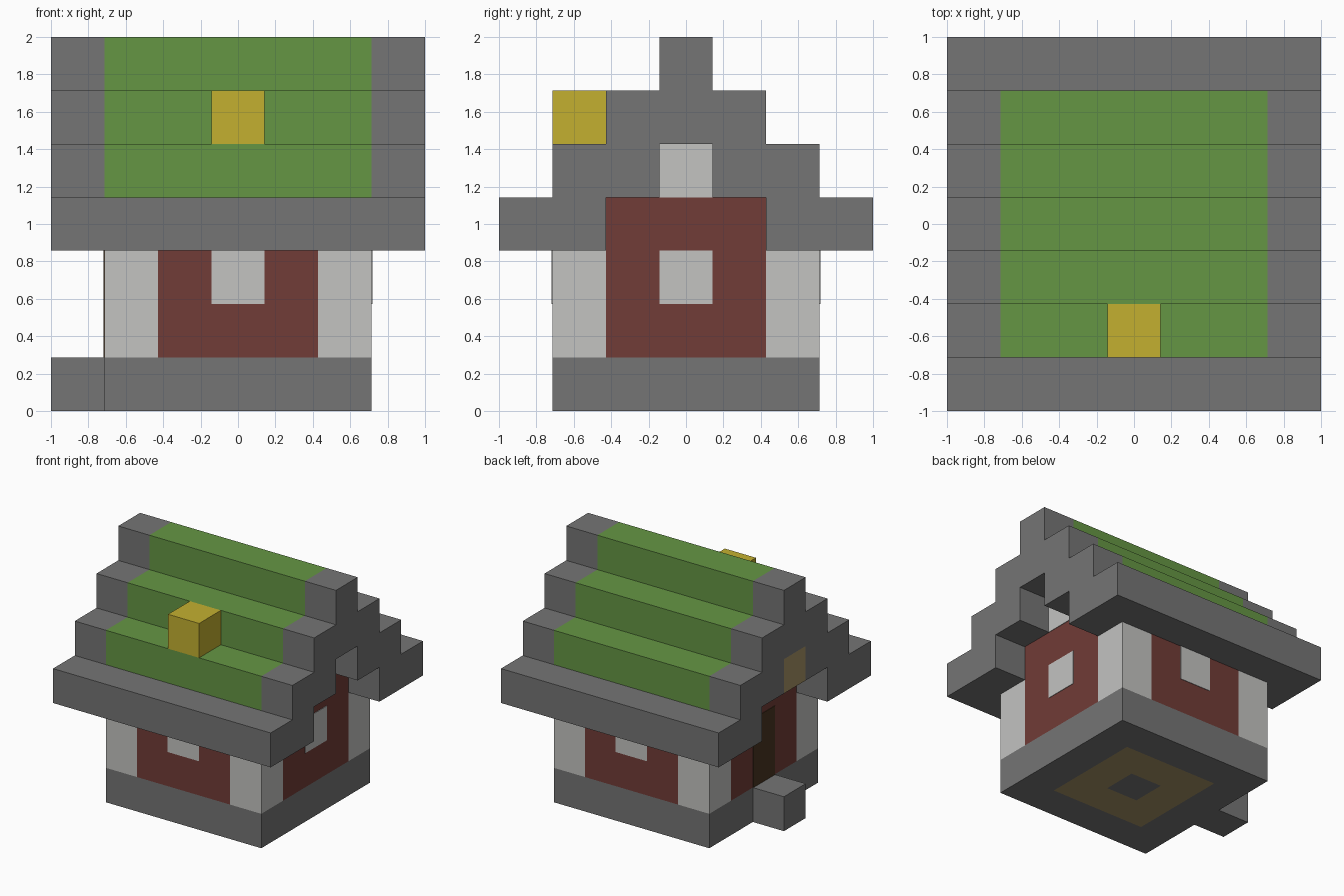
import bpy
import bmesh

cube = bpy.data.objects.get("Cube")
if cube:
    bpy.data.objects.remove(cube, do_unlink=True)

U = 2 / 7      # one building block
PLATE = 0.015  # painted plate depth, in blocks


def linear(c):
    c /= 255
    return c / 12.92 if c <= 0.04045 else ((c + 0.055) / 1.055) ** 2.4


def material(name, *rgb):
    m = bpy.data.materials.new(name)
    m.use_nodes = True
    color = (*[linear(c) for c in rgb], 1)
    m.diffuse_color = color
    bsdf = m.node_tree.nodes["Principled BSDF"]
    bsdf.inputs["Base Color"].default_value = color
    bsdf.inputs["Roughness"].default_value = 0.9
    return m


stone = material("grey stone", 117, 117, 117)
brick = material("red brick", 113, 60, 55)
white = material("pale white", 195, 195, 193)
green = material("roof green", 101, 150, 68)
yellow = material("chimney yellow", 196, 176, 48)
tan = material("tan wood", 166, 146, 102)
brown = material("dark door brown", 74, 53, 32)


def finish(name, bm, *mats):
    bmesh.ops.recalc_face_normals(bm, faces=bm.faces)
    bmesh.ops.scale(bm, vec=(U, U, U), verts=bm.verts)
    mesh = bpy.data.meshes.new(name)
    bm.to_mesh(mesh)
    bm.free()
    for m in mats:
        mesh.materials.append(m)
    obj = bpy.data.objects.new(name, mesh)
    bpy.context.collection.objects.link(obj)
    return obj


def box_mesh(x, y, z):
    """Box from (low, high) ranges measured in blocks."""
    bm = bmesh.new()
    bmesh.ops.create_cube(bm, size=1)
    for v in bm.verts:
        v.co = [r[0] if c < 0 else r[1] for c, r in zip(v.co, (x, y, z))]
    return bm


def box(name, x, y, z, mat):
    return finish(name, box_mesh(x, y, z), mat)


def extrude_profile(name, outline, x0, x1, mat):
    """Extrude a (y, z) outline along x."""
    bm = bmesh.new()
    face = bm.faces.new([bm.verts.new((x0, y, z)) for y, z in outline])
    ext = bmesh.ops.extrude_face_region(bm, geom=[face])["geom"]
    moved = [g for g in ext if isinstance(g, bmesh.types.BMVert)]
    bmesh.ops.translate(bm, vec=(x1 - x0, 0, 0), verts=moved)
    return finish(name, bm, mat)


def stairs(half, z, steps):
    """Right-hand stepped slope, going up and inward."""
    pts = []
    for i in range(steps):
        pts += [(half - i, z + i), (half - i, z + i + 1)]
    return pts


def mirrored(pts):
    return [(-y, z) for y, z in reversed(pts)]


FULL, MID, HALF = (-2.5, 2.5), (-1.5, 1.5), (-0.5, 0.5)

# Stone base with a wooden square and a stone centre underneath
bm = box_mesh(FULL, FULL, (0, 1))
bm.faces.ensure_lookup_table()
under = min(bm.faces, key=lambda f: f.calc_center_median().z)
for index in (1, 0):
    bmesh.ops.inset_region(bm, faces=[under], thickness=1, use_even_offset=True)
    under.material_index = index
for f in bm.faces:
    c = f.calc_center_median()
    ring = c.z < 0.01 and 0.6 < max(abs(c.x), abs(c.y)) < 1.4
    f.material_index = 1 if ring else 0
finish("base", bm, stone, tan)
box("door_step", (-3.5, -2.5), HALF, (0, 1), stone)

# Brick walls and white corner posts
box("front_back_walls", MID, FULL, (1, 3), brick)
box("side_walls", FULL, MID, (1, 4), brick)
for sx, side in ((-1, "right"), (1, "left")):
    for sy, end in ((-1, "front"), (1, "back")):
        box(f"{end}_{side}_post", sorted((sx * 1.5, sx * 2.5)),
            sorted((sy * 1.5, sy * 2.5)), (1, 3), white)

# Windows and door
for sy, end in ((-1, "front"), (1, "back")):
    box(f"{end}_window", HALF, sorted((sy * 2.4, sy * (2.5 + PLATE))), (2, 3), white)
box("left_window", (2.4, 2.5 + PLATE), HALF, (2, 3), white)
box("door", (-2.5 - PLATE, -2.4), HALF, (1, 3), brown)

# Stone eaves along front and back
for sy, end in ((-1, "front"), (1, "back")):
    box(f"{end}_eave", FULL, sorted((sy * 1.5, sy * 3.5)), (3, 4), stone)

# Green stepped roof
slope = stairs(2.5, 4, 3)
extrude_profile("roof", slope + mirrored(slope), -2.5, 2.5, green)

# Stone gable arches with a stepped opening below
outer, inner = stairs(3.5, 3, 4), stairs(1.5, 3, 2)
arch = outer + mirrored(outer) + [(-y, z) for y, z in inner] + inner[::-1]
for x0, x1, side in ((-3.5, -2.5, "right"), (2.5, 3.5, "left")):
    extrude_profile(f"{side}_gable", arch, x0, x1, stone)

# Gable openings and chimney
box("left_gable_window", (2.4, 2.5 + PLATE), HALF, (4, 5), white)
box("right_gable_block", (-3.5, -2.5), HALF, (4, 5), tan)
box("chimney", HALF, (-2.5, -1.5), (5, 6), yellow)
